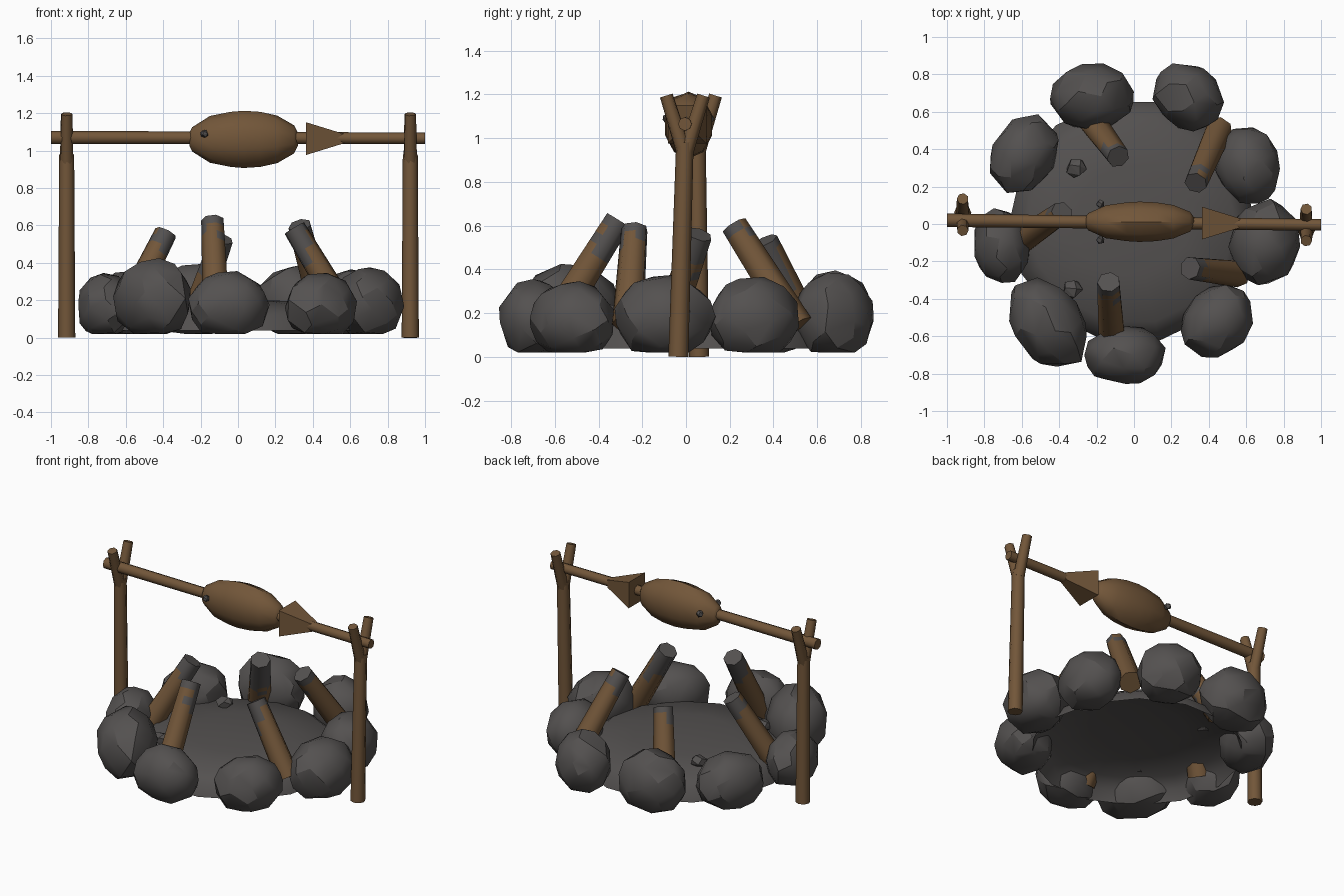
import bpy, bmesh, math, random
from mathutils import Vector, Matrix

if "Cube" in bpy.data.objects:
    bpy.data.objects.remove(bpy.data.objects["Cube"])

random.seed(11)


def material(name, rgb):
    m = bpy.data.materials.new(name)
    m.diffuse_color = (*rgb, 1)
    m.use_nodes = True
    m.node_tree.nodes["Principled BSDF"].inputs["Base Color"].default_value = m.diffuse_color
    return m


WOOD = material("brown wood", (0.168, 0.093, 0.041))
STONE = material("charcoal grey", (0.088, 0.082, 0.080))


def finish(name, bm, mats, smooth=None):
    bmesh.ops.recalc_face_normals(bm, faces=bm.faces)
    me = bpy.data.meshes.new(name)
    bm.to_mesh(me)
    bm.free()
    ob = bpy.data.objects.new(name, me)
    bpy.context.collection.objects.link(ob)
    for m in mats:
        me.materials.append(m)
    if smooth:
        bpy.ops.object.select_all(action='DESELECT')
        ob.select_set(True)
        bpy.context.view_layer.objects.active = ob
        bpy.ops.object.shade_smooth_by_angle(angle=math.radians(smooth))
    return ob


def lathe(bm, profile, sides, matrix, caps=True, phase=0.0):
    """Skin rings of (radius, height) about the local z axis."""
    rings = []
    for r, h in profile:
        rings.append([bm.verts.new(matrix @ Vector((
            r * math.cos(2 * math.pi * i / sides + phase),
            r * math.sin(2 * math.pi * i / sides + phase), h))) for i in range(sides)])
    for k in range(len(rings) - 1):
        for i in range(sides):
            j = (i + 1) % sides
            bm.faces.new((rings[k][i], rings[k][j], rings[k + 1][j], rings[k + 1][i]))
    if caps:
        bm.faces.new(rings[0][::-1])
        bm.faces.new(rings[-1])


def along(a, b):
    a, b = Vector(a), Vector(b)
    return Matrix.Translation(a) @ (b - a).to_track_quat('Z', 'Y').to_matrix().to_4x4(), (b - a).length


def stick(name, a, b, r0, r1, sides=8):
    m, length = along(a, b)
    bm = bmesh.new()
    lathe(bm, [(r0, 0), (r1, length)], sides, m)
    return finish(name, bm, [WOOD], 60)


def rock(name, centre, half, angle=0, count=44, floor=None, smooth=28):
    """Convex hull of jittered points on an ellipsoid."""
    bm = bmesh.new()
    rot = Matrix.Rotation(math.radians(angle), 3, 'Z')
    for i in range(count):
        z = 1 - 2 * (i + 0.5) / count
        a = i * 2.39996 + random.uniform(-0.2, 0.2)
        q = math.sqrt(1 - z * z)
        k = random.uniform(1.0, 1.06)
        p = rot @ Vector((q * math.cos(a) * half[0] * k, q * math.sin(a) * half[1] * k, z * half[2])) + Vector(centre)
        if floor is not None:
            p.z = max(p.z, floor)
        bm.verts.new(p)
    hull = bmesh.ops.convex_hull(bm, input=bm.verts)
    junk = [g for g in hull["geom_interior"] + hull["geom_unused"] if isinstance(g, bmesh.types.BMVert)]
    bmesh.ops.delete(bm, geom=list(set(junk)), context='VERTS')
    return finish(name, bm, [STONE], smooth)


# Ring of boulders: x, y, half length, half width, top height, turn
boulders = [
    (-0.225, 0.68, 0.225, 0.175, 0.40, 5), (0.29, 0.68, 0.195, 0.17, 0.39, -35),
    (0.61, 0.31, 0.205, 0.17, 0.37, 100), (0.70, -0.10, 0.225, 0.185, 0.38, 80),
    (0.445, -0.52, 0.21, 0.175, 0.35, 45), (-0.05, -0.70, 0.215, 0.155, 0.36, 0),
    (-0.46, -0.53, 0.26, 0.185, 0.43, -55), (-0.71, -0.12, 0.20, 0.15, 0.35, 100),
    (-0.59, 0.37, 0.22, 0.17, 0.36, 60)]
for i, (x, y, a, b, top, turn) in enumerate(boulders):
    h = top / 2 + 0.01
    rock(f"boulder_{i + 1}", (x, y, top - h), (a, b, h), turn, floor=0.02)

# Ash mound, open underneath
bm = bmesh.new()
lathe(bm, [(0.655, 0.038), (0.625, 0.11), (0.55, 0.165), (0.30, 0.195), (0.001, 0.205)], 14,
      Matrix.Translation((-0.01, 0.015, 0)), caps=False)
bmesh.ops.remove_doubles(bm, verts=bm.verts, dist=0.005)
finish("ash_mound", bm, [STONE], 45)

# Loose pebbles on the ash
for i, (x, y) in enumerate([(-0.31, 0.30), (-0.33, -0.35)]):
    rock(f"pebble_{i + 1}", (x, y, 0.205), (0.056, 0.054, 0.038), 20, count=12, smooth=None)

# Leaning logs: base, tip, where charring starts on the side facing the fire
logs = [
    ((-0.22, 0.54, 0.15), (-0.085, 0.36, 0.53), 0.45),
    ((0.455, 0.51, 0.14), (0.33, 0.22, 0.60), 0.82),
    ((0.56, -0.265, 0.15), (0.30, -0.235, 0.585), 0.6),
    ((-0.115, -0.62, 0.13), (-0.135, -0.31, 0.625), 0.65),
    ((-0.60, -0.09, 0.13), (-0.385, 0.06, 0.56), 0.7)]
for i, (a, b, char) in enumerate(logs):
    m, length = along(a, b)
    bm = bmesh.new()
    lathe(bm, [(0.074 - 0.012 * k / 12, length * k / 12) for k in range(13)], 7, m)
    bmesh.ops.recalc_face_normals(bm, faces=bm.faces)
    axis = (Vector(b) - Vector(a)).normalized()
    for f in bm.faces:
        t = (f.calc_center_median() - Vector(a)).dot(axis) / length
        limit = char if f.normal.z < 0.15 else 0.86
        f.material_index = int(t > 0.99 or t > limit + random.uniform(-0.14, 0.12))
    finish(f"log_{i + 1}", bm, [WOOD, STONE], 60)

# Forked posts
for side, x, y0, y1 in [("left", -0.916, 0.06, 0.05), ("right", 0.921, -0.035, -0.005)]:
    stick(f"{side}_post", (x, y0, 0), (x, y1, 0.98), 0.046, 0.04)
    for tag, s in [("front", -1), ("back", 1)]:
        stick(f"{side}_fork_{tag}", (x, y1 + s * 0.005, 0.94), (x, y1 + s * 0.085, 1.195), 0.036, 0.031, 7)

# Spit pole
stick("spit_pole", (-1, 0.02, 1.07), (1, -0.005, 1.065), 0.036, 0.031)

# Roasting body, flattened front to back
bm = bmesh.new()
lathe(bm, [(0.035, -0.29), (0.065, -0.275), (0.125, -0.18), (0.147, -0.07), (0.153, 0.0),
           (0.147, 0.09), (0.127, 0.18), (0.075, 0.27), (0.035, 0.29)], 10,
      Matrix.Translation((0.03, 0.012, 1.06)) @ Matrix.Diagonal((1, 0.74, 1, 1))
      @ Matrix.Rotation(math.pi / 2, 4, 'Y'))
finish("roast_body", bm, [WOOD], 45)

# Tail, a square pyramid pointing along the spit
bm = bmesh.new()
lathe(bm, [(0.124, 0), (0.035, 0.205)], 4, Matrix.Translation((0.363, 0.005, 1.064))
      @ Matrix.Rotation(math.pi / 2, 4, 'Y'), phase=math.pi / 4)
finish("tail_cone", bm, [WOOD])

# Eyes
for tag, y in [("front", -0.085), ("back", 0.108)]:
    rock(f"eye_{tag}", (-0.18, y, 1.09), (0.023, 0.023, 0.023), count=12, smooth=None)
